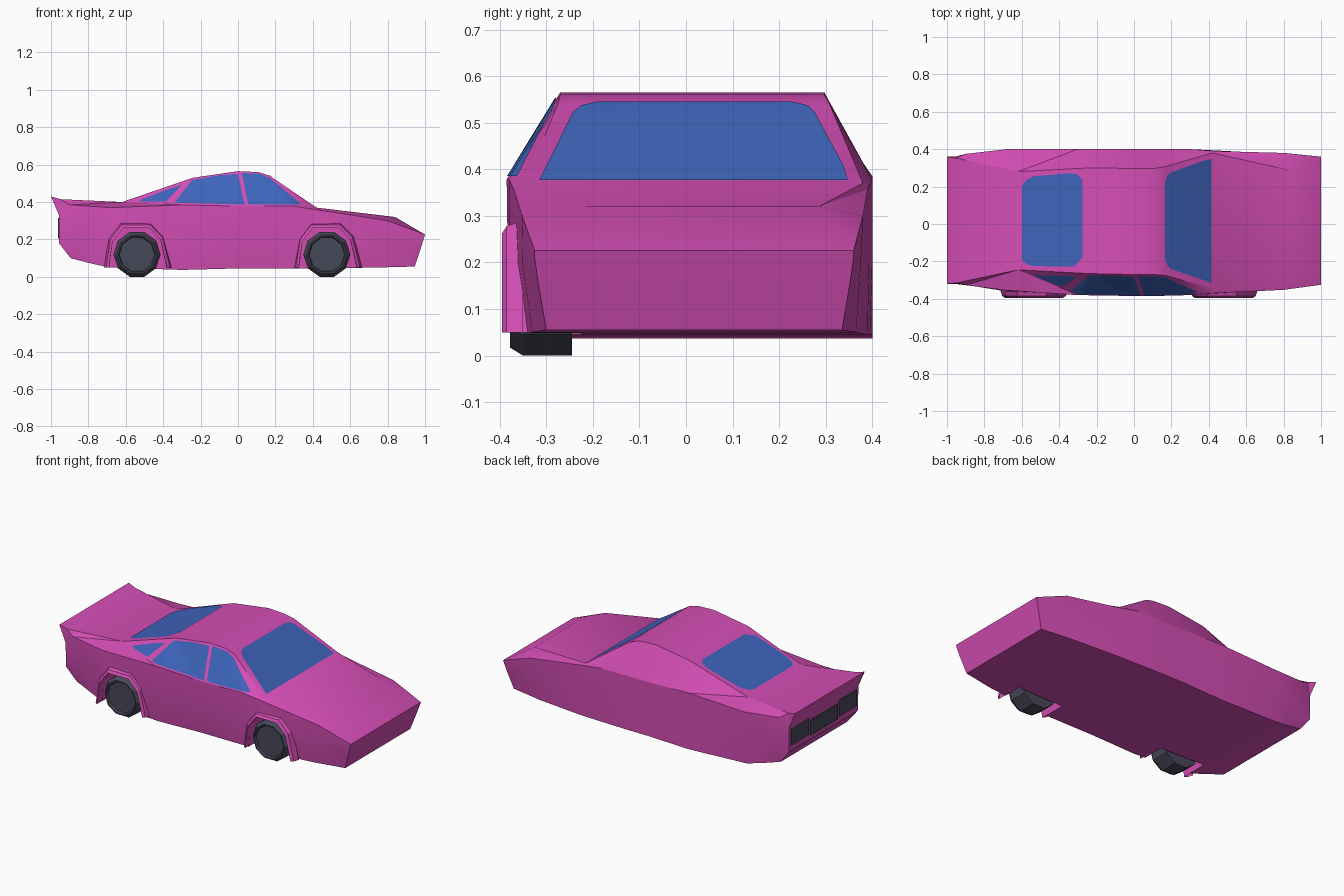
import bpy, bmesh, math
from mathutils import Vector
from mathutils.bvhtree import BVHTree

if "Cube" in bpy.data.objects:
    bpy.data.objects.remove(bpy.data.objects["Cube"])


def material(name, rgb):
    m = bpy.data.materials.new(name)
    m.diffuse_color = (*rgb, 1)
    m.use_nodes = True
    m.node_tree.nodes["Principled BSDF"].inputs["Base Color"].default_value = m.diffuse_color
    return m


PINK = material("pink paint", (0.66, 0.075, 0.46))
BLUE = material("blue glass", (0.048, 0.127, 0.50))
DARK = material("dark rubber", (0.063, 0.066, 0.10))


def make_object(name, bm, mat, smooth=None):
    bmesh.ops.recalc_face_normals(bm, faces=bm.faces[:])
    me = bpy.data.meshes.new(name)
    bm.to_mesh(me)
    bm.free()
    ob = bpy.data.objects.new(name, me)
    bpy.context.collection.objects.link(ob)
    me.materials.append(mat)
    if smooth:
        shade(ob, smooth)
    return ob


def shade(ob, angle):
    bpy.ops.object.select_all(action='DESELECT')
    ob.select_set(True)
    bpy.context.view_layer.objects.active = ob
    bpy.ops.object.shade_smooth_by_angle(angle=math.radians(angle))


def loft(bm, rings, closed):
    rows = [[bm.verts.new(p) for p in r] for r in rings]
    for a, b in zip(rows, rows[1:]):
        n = len(a)
        for k in range(n if closed else n - 1):
            bm.faces.new((a[k], a[(k + 1) % n], b[(k + 1) % n], b[k]))
    return rows


# Body rails from tail to nose: x, z, near y, far y
TOP = [(-1.0, .43, -.32, .36), (-.95, .415, -.315, .352), (-.62, .40, -.245, .28),
       (-.24, .53, -.265, .30), (0, .565, -.27, .297), (.11, .56, -.27, .297),
       (.17, .54, -.275, .308), (.42, .37, -.345, .38), (.84, .32, -.215, .285),
       (1.0, .226, -.325, .36)]
BELT = [(-.957, .33, -.32, .36), (-.90, .385, -.327, .375), (-.68, .37, -.355, .40),
        (-.30, .385, -.38, .40), (0, .378, -.385, .40), (.11, .378, -.385, .40),
        (.30, .378, -.38, .40), (.43, .357, -.37, .39), (.80, .30, -.352, .38),
        (.995, .21, -.325, .36)]
SILL = [(-.895, .10, -.30, .35), (-.80, .075, -.32, .37), (-.69, .05, -.345, .39),
        (-.30, .037, -.36, .40), (0, .045, -.36, .40), (.11, .045, -.36, .40),
        (.30, .045, -.36, .395), (.45, .045, -.355, .39), (.75, .05, -.33, .365),
        (.945, .055, -.30, .335)]
MID = [((a[0] + b[0]) / 2, .2, (a[2] + b[2]) / 2 - .01, (a[3] + b[3]) / 2 + .003)
       for a, b in zip(BELT, SILL)]
MID[0] = (-.957, .18, -.315, .358)
MID[-1] = (.978, .155, -.317, .352)

bm = bmesh.new()
rings = []
for station in zip(SILL, MID, BELT, TOP):
    near = [(x, yn, z) for x, z, yn, yf in station]
    far = [(x, min(yf, .4), z) for x, z, yn, yf in reversed(station)]
    rings.append(near + far)
rows = loft(bm, rings, True)
for row in (rows[0], rows[-1]):
    for j in range(3):
        bm.faces.new((row[j], row[j + 1], row[6 - j], row[7 - j]))
bmesh.ops.recalc_face_normals(bm, faces=bm.faces[:])
bmesh.ops.triangulate(bm, faces=bm.faces[:])
tree = BVHTree.FromBMesh(bm)
body = make_object("car_body", bm, PINK)

# Wheel arches: cut on the near side, with raised flares
ARCH = [(-.15, .04), (-.13, .19), (-.075, .262), (.065, .262), (.125, .2), (.16, .04)]
WHEELS = {"rear": -.54, "front": .475}
for label, cx in WHEELS.items():
    outline = [(-.15, -.1)] + ARCH + [(.16, -.1)]
    bm = bmesh.new()
    rows = loft(bm, [[(cx + x, y, z) for x, z in outline] for y in (-.6, -.225)], True)
    for r in rows:
        bm.faces.new(r)
    cutter = make_object("arch_cutter", bm, PINK)
    cutter.hide_render = True
    mod = body.modifiers.new("arch", 'BOOLEAN')
    mod.operation = 'DIFFERENCE'
    mod.solver = 'EXACT'
    mod.object = cutter
    bpy.context.view_layer.objects.active = body
    bpy.ops.object.modifier_apply(modifier=mod.name)
    bpy.data.objects.remove(cutter)

    bm = bmesh.new()
    loft(bm, [[(cx + x * s, y, max(.05, .1 + (z - .1) * s)) for x, z in ARCH]
              for s, y in ((1.17, -.35), (1.1, -.385), (1.0, -.395), (1.0, -.34))], False)
    make_object(label + "_arch_flare", bm, PINK)
shade(body, 28)

# Wheels: ten-sided, near side only
for label, cx in WHEELS.items():
    bm = bmesh.new()
    rings = []
    for y, r in ((-.245, .126), (-.35, .126), (-.378, .108), (-.378, .1), (-.366, .094)):
        rings.append([(cx + r * math.cos(k * math.pi / 5), y, .12 + r * math.sin(k * math.pi / 5))
                      for k in range(10)])
    rows = loft(bm, rings, True)
    bm.faces.new(rows[0])
    bm.faces.new(rows[-1])
    make_object(label + "_wheel", bm, DARK)


# Windows: outlines draped onto the body along a direction
def window(name, outline, lift, direction):
    bm = bmesh.new()
    bm.faces.new([bm.verts.new(lift(a, b)) for a, b in outline])
    bmesh.ops.triangulate(bm, faces=bm.faces[:])
    bmesh.ops.subdivide_edges(bm, edges=bm.edges[:], cuts=7, use_grid_fill=True)
    d = Vector(direction)
    for v in bm.verts:
        hit = tree.ray_cast(v.co, d)[0]
        if hit is None:
            hit = tree.find_nearest(v.co - d * -.6)[0]
        v.co = hit - d * .004
    ob = make_object(name, bm, BLUE)
    if sum((p.normal.dot(d) for p in ob.data.polygons)) > 0:
        ob.data.flip_normals()


def side(x, z):
    return (x, -1, z)


def above(x, y):
    return (x, y, 1)


window("windscreen", [(.415, -.315), (.415, .347), (.37, .338), (.20, .276), (.18, .262),
                      (.165, .22), (.165, -.185), (.18, -.225), (.20, -.242)], above, (0, 0, -1))
window("rear_window", [(-.60, -.19), (-.575, -.215), (-.54, -.225), (-.32, -.228), (-.275, -.18),
                       (-.275, .235), (-.30, .265), (-.34, .272), (-.54, .255), (-.575, .235),
                       (-.60, .2)], above, (0, 0, -1))
window("quarter_window", [(-.53, .408), (-.51, .402), (-.385, .402), (-.30, .492), (-.39, .462)],
       side, (0, 1, 0))
window("rear_door_window", [(-.34, .397), (.035, .386), (.0, .551), (-.10, .543), (-.245, .518)],
       side, (0, 1, 0))
window("front_door_window", [(.055, .386), (.34, .386), (.175, .525), (.12, .55), (.02, .556)],
       side, (0, 1, 0))

# Rear lamps and the panel between them
for name, y0, y1, z0, z1 in (("near_tail_lamp", -.30, -.13, .215, .315),
                             ("rear_panel", -.115, .155, .205, .30),
                             ("far_tail_lamp", .17, .34, .215, .315)):
    bm = bmesh.new()
    rows = loft(bm, [[(x, y0, z0), (x, y1, z0), (x, y1, z1), (x, y0, z1)] for x in (-.962, -.954)], True)
    for r in rows:
        bm.faces.new(r)
    make_object(name, bm, DARK)
